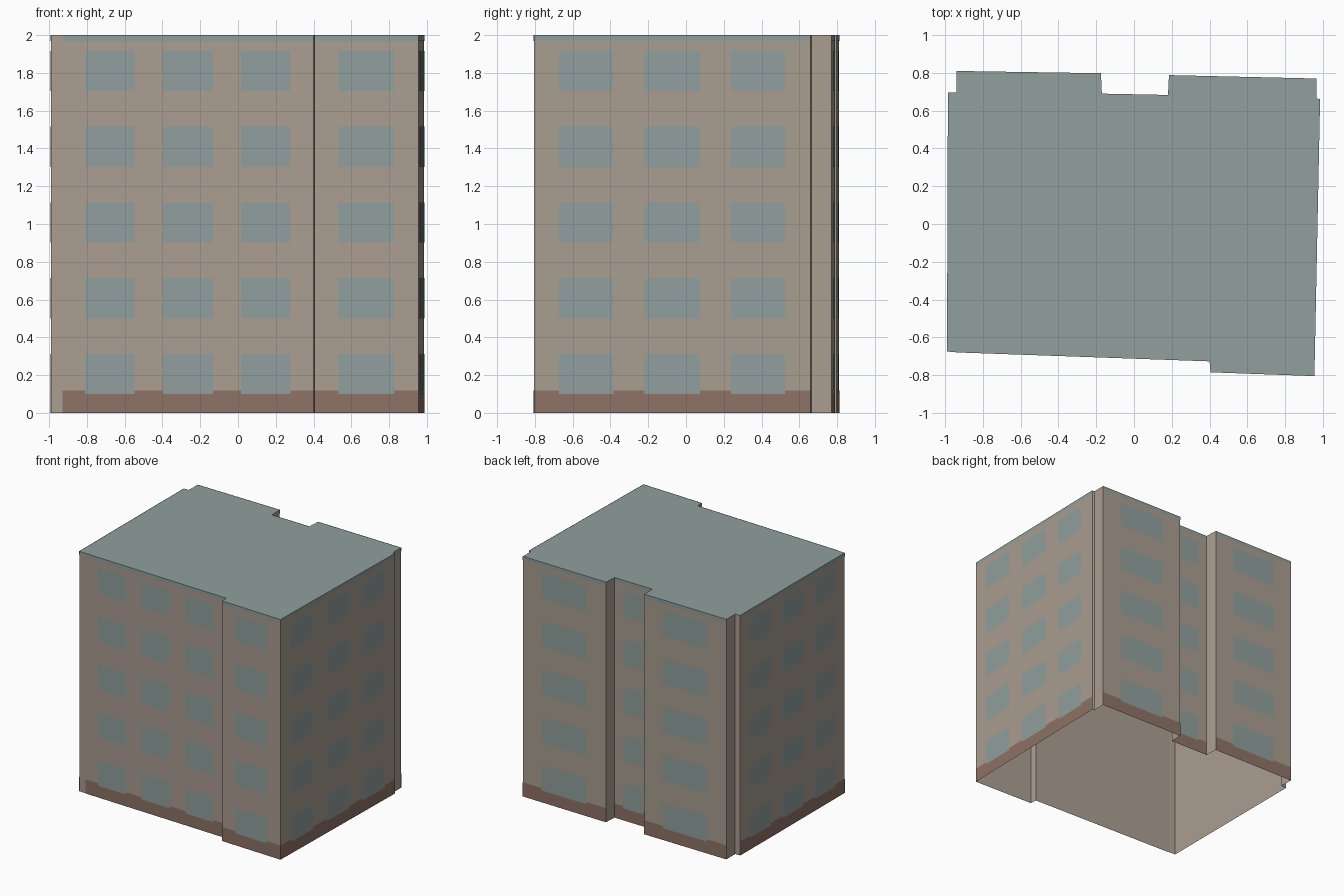
import bpy, bmesh
from mathutils import Vector

cube = bpy.data.objects.get("Cube")
if cube:
    bpy.data.objects.remove(cube, do_unlink=True)


def material(name, rgb):
    m = bpy.data.materials.new(name)
    m.use_nodes = True
    m.diffuse_color = (*rgb, 1)
    m.node_tree.nodes["Principled BSDF"].inputs["Base Color"].default_value = (*rgb, 1)
    return m


beige = material("beige_wall", (0.40, 0.34, 0.28))
teal = material("grey_teal", (0.28, 0.35, 0.34))
brown = material("brown_base", (0.27, 0.17, 0.13))

HEIGHT = 2.0

# Footprint, counter-clockwise; third value = window columns on the wall that starts there
PLAN = [
    (-.99, -.675, 0), (-.93, -.68, 3), (.40, -.727, 0), (.405, -.785, 1),
    (.955, -.805, 3), (.985, .66, 0), (.965, .665, 0), (.965, .77, 1),
    (.185, .788, 0), (.18, .683, 1), (-.17, .69, 0), (-.175, .798, 1),
    (-.94, .81, 0), (-.94, .695, 0), (-.985, .695, 3),
]
# Window spans as fractions of the wall length
COLUMNS = {1: [(.23, .765)], 3: [(.09, .287), (.40, .60), (.712, .908)]}

corners = [Vector((x, y, 0)) for x, y, n in PLAN]
walls = [(corners[i], corners[(i + 1) % len(PLAN)], p[2]) for i, p in enumerate(PLAN)]


def add_panel(bm, a, b, u0, u1, z0, z1, lift=0.0):
    """Upright rectangle on the wall a-b, lifted outward."""
    d = b - a
    out = Vector((d.y, -d.x, 0)).normalized() * lift
    spots = [(u0, z0), (u1, z0), (u1, z1), (u0, z1)]
    bm.faces.new([bm.verts.new(a + d * u + out + Vector((0, 0, z))) for u, z in spots])


def finish(bm, name, mat):
    bmesh.ops.remove_doubles(bm, verts=bm.verts, dist=0.0001)
    mesh = bpy.data.meshes.new(name)
    bm.to_mesh(mesh)
    bm.free()
    mesh.materials.append(mat)
    obj = bpy.data.objects.new(name, mesh)
    bpy.context.collection.objects.link(obj)
    return obj


# Outer walls, open underneath
bm = bmesh.new()
for a, b, n in walls:
    add_panel(bm, a, b, 0, 1, 0, HEIGHT)
finish(bm, "walls", beige)

# Flat roof
bm = bmesh.new()
bm.faces.new([bm.verts.new(c + Vector((0, 0, HEIGHT))) for c in corners])
finish(bm, "roof", teal)

# Base band and roof trim on the walls that carry windows
for name, mat, z0, z1 in (("base_band", brown, 0, .118), ("roof_trim", teal, 1.97, HEIGHT)):
    bm = bmesh.new()
    for a, b, n in walls:
        if n:
            add_panel(bm, a, b, 0, 1, z0, z1, .002)
    finish(bm, name, mat)

# Five floors of windows
bm = bmesh.new()
for a, b, n in walls:
    for u0, u1 in COLUMNS.get(n, []):
        for floor in range(5):
            z = .10 + .401 * floor
            add_panel(bm, a, b, u0, u1, z, z + .212, .004)
finish(bm, "windows", teal)
